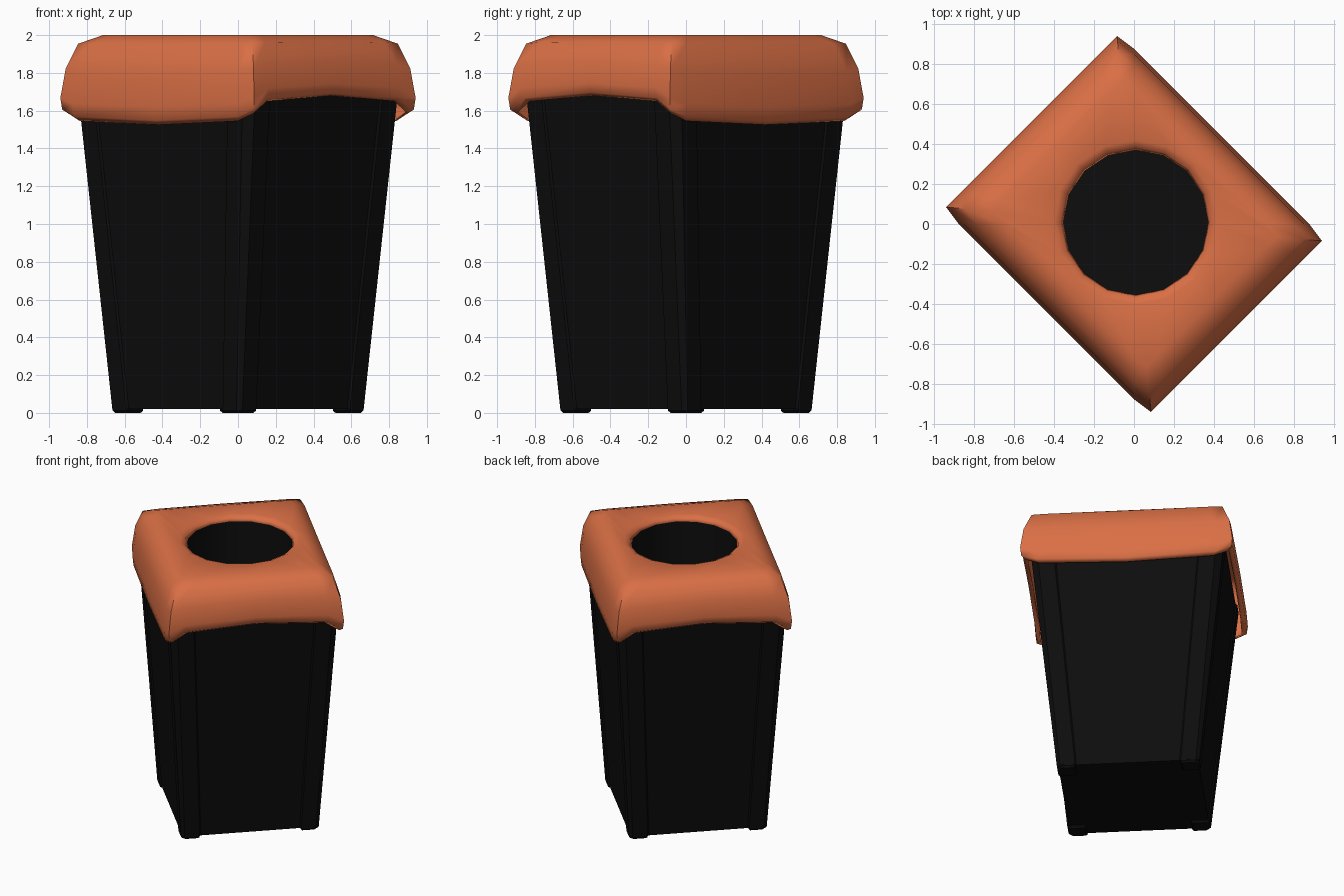
import bpy
from math import cos, sin, radians

if "Cube" in bpy.data.objects:
    bpy.data.objects.remove(bpy.data.objects["Cube"])

TURN = radians(45)  # the bin stands diagonally to the axes


def material(name, rgb):
    m = bpy.data.materials.new(name)
    m.diffuse_color = (*rgb, 1)
    m.use_nodes = True
    m.node_tree.nodes["Principled BSDF"].inputs["Base Color"].default_value = m.diffuse_color
    return m


BLACK = material("black_plastic", (0.004, 0.004, 0.004))
ORANGE = material("orange_plastic", (0.70, 0.16, 0.06))


def loft(name, rings, mat, cap_bottom=False, cap_top=False, thickness=0, smooth=0):
    """Skin a stack of equal-length rings, listed from the bottom up."""
    n = len(rings[0])
    verts = [p for r in rings for p in r]
    faces = [(k * n + j, k * n + (j + 1) % n, (k + 1) * n + (j + 1) % n, (k + 1) * n + j)
             for k in range(len(rings) - 1) for j in range(n)]
    if cap_bottom:
        faces.append(tuple(reversed(range(n))))
    if cap_top:
        faces.append(tuple(range(len(verts) - n, len(verts))))
    me = bpy.data.meshes.new(name)
    me.from_pydata(verts, [], faces)
    me.materials.append(mat)
    ob = bpy.data.objects.new(name, me)
    bpy.context.collection.objects.link(ob)
    ob.rotation_euler.z = TURN
    if smooth:
        bpy.ops.object.select_all(action='DESELECT')
        ob.select_set(True)
        bpy.context.view_layer.objects.active = ob
        bpy.ops.object.shade_smooth_by_angle(angle=radians(smooth))
    if thickness:
        sol = ob.modifiers.new("wall", 'SOLIDIFY')
        sol.thickness = thickness
        sol.offset = -1
    return ob


def mirror_quadrant(pts):
    """Mirror first-quadrant points (counter-clockwise) into a full loop."""
    back = pts[::-1]
    return (pts + [(-x, y) for x, y in back] + [(-x, -y) for x, y in pts]
            + [(x, -y) for x, y in back])


# Body: tapered walls with corner strips and slightly recessed panels
def body_ring(z):
    a = 0.475 + 0.063 * z
    b = 0.485 + 0.105 * z
    w, c, r = 0.125 + 0.02 * z, 0.022 + 0.015 * z, 0.01
    quad = [(a - r, b - w - 0.01), (a, b - w), (a, b - c),
            (a - c, b), (a - w, b), (a - w - 0.01, b - r)]
    return [(x, y, z) for x, y in mirror_quadrant(quad)]


loft("body", [body_ring(0.02), body_ring(1.74)], BLACK, cap_bottom=True, thickness=0.02)

# Feet: a low chamfered pad under each corner
for sx in (1, -1):
    for sy in (1, -1):
        def foot_ring(z, d):
            x0, x1, y0, y1, c = 0.35 + d, 0.475 - d, 0.36 + d, 0.485 - d, 0.022
            pts = [(x0, y0), (x1, y0), (x1, y1 - c), (x1 - c, y1), (x0, y1)]
            pts = [(sx * x, sy * y, z) for x, y in pts]
            return pts if sx * sy > 0 else pts[::-1]
        loft("foot", [foot_ring(0, 0.01), foot_ring(0.012, 0), foot_ring(0.03, 0)],
             BLACK, cap_bottom=True, cap_top=True)

# Lid: sixteen-sided skirt that is deep on two sides and raised on the others
SKIRT = [(0.62, 0, 1.525), (0.62, 0.62, 1.545), (0.605, 0.725, 1.585),
         (0.50, 0.725, 1.65), (0, 0.725, 1.68)]
outline = []
for sx, sy, part in ((1, 1, SKIRT[:4]), (-1, 1, SKIRT[:0:-1]),
                     (-1, -1, SKIRT[:4]), (1, -1, SKIRT[:0:-1])):
    outline += [(sx * x, sy * y, z) for x, y, z in part]


def lid_ring(scale, drop):
    return [(x * scale, y * scale, 2 - (2 - z) * drop) for x, y, z in outline]


def hole_ring(r, z):
    return [(0.012 + r * cos(i * TURN / 2), r * sin(i * TURN / 2), z) for i in range(16)]


lid_rings = [lid_ring(s, d) for s, d in
             ((0.955, 1), (0.99, 0.95), (1, 0.80), (0.97, 0.43), (0.90, 0.11), (0.76, 0))]
lid_rings += [hole_ring(0.41, 2.0), hole_ring(0.375, 1.985), hole_ring(0.362, 1.955)]
loft("lid", lid_rings, ORANGE, thickness=0.012, smooth=70)

# Chute: dark tube hanging under the opening
loft("chute", [hole_ring(0.36, 1.62), hole_ring(0.36, 1.965)], BLACK, smooth=40)
